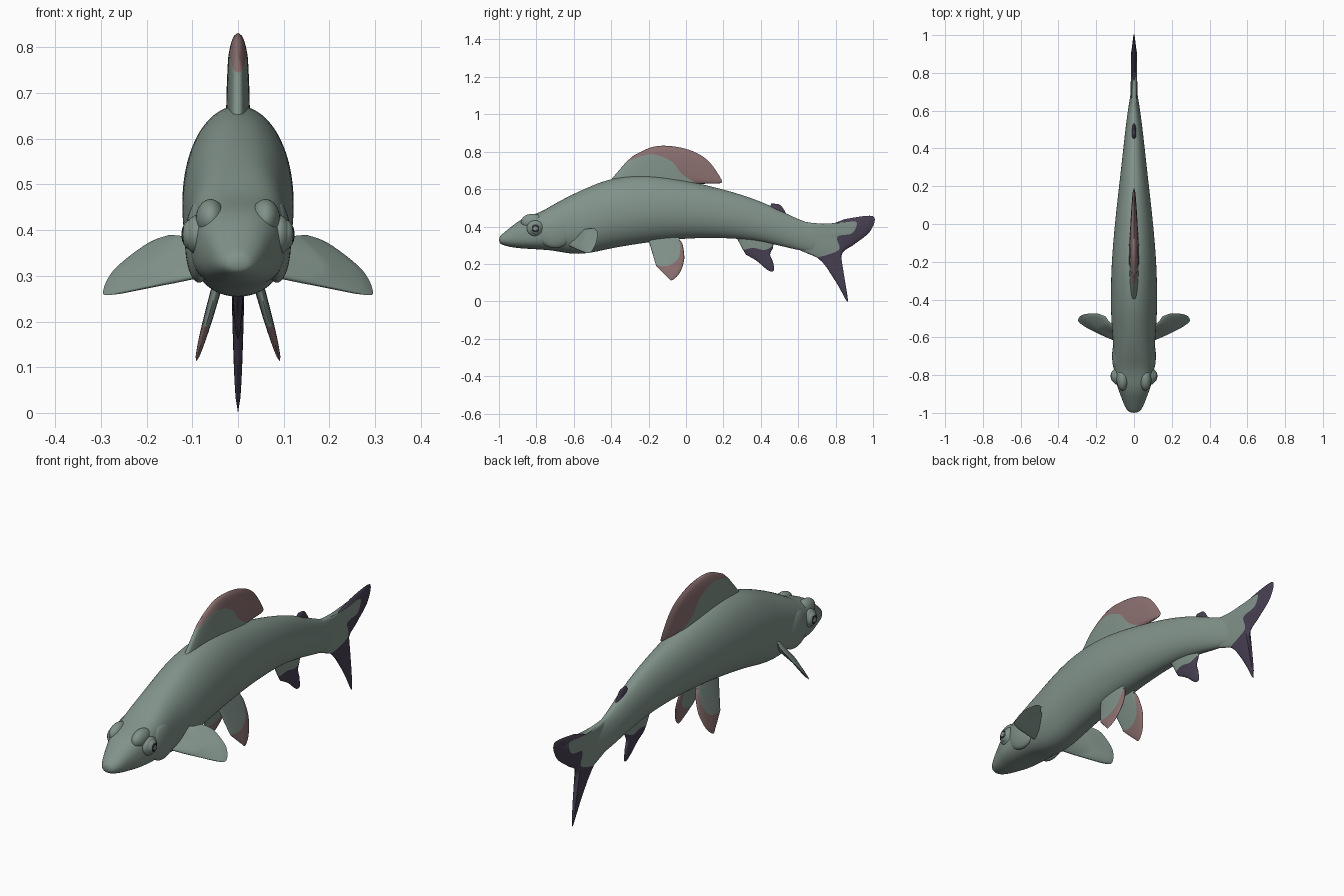
import bpy, bmesh, math
from mathutils import Vector

if "Cube" in bpy.data.objects:
    bpy.data.objects.remove(bpy.data.objects["Cube"], do_unlink=True)


def material(name, rgb):
    m = bpy.data.materials.new(name)
    m.use_nodes = True
    m.diffuse_color = (*rgb, 1)
    m.node_tree.nodes["Principled BSDF"].inputs["Base Color"].default_value = (*rgb, 1)
    return m


green = material("grey green skin", (.22, .29, .255))
pink = material("dusty pink", (.26, .16, .16))
purple = material("dark purple", (.065, .05, .085))
black = material("pupil black", (.02, .02, .025))


def finish(bm, name, mats, angle=60):
    bmesh.ops.recalc_face_normals(bm, faces=bm.faces)
    mesh = bpy.data.meshes.new(name)
    bm.to_mesh(mesh)
    bm.free()
    for m in mats:
        mesh.materials.append(m)
    ob = bpy.data.objects.new(name, mesh)
    bpy.context.collection.objects.link(ob)
    bpy.ops.object.select_all(action='DESELECT')
    ob.select_set(True)
    bpy.context.view_layer.objects.active = ob
    bpy.ops.object.shade_smooth_by_angle(angle=math.radians(angle))
    return ob


def spline(points, u):
    """Point at u (0 to 1) on a smooth curve through the points."""
    last = len(points) - 1
    i = min(int(u * last), last - 1)
    t = u * last - i
    a, b, c, d = (points[min(max(i + k, 0), last)] for k in (-1, 0, 1, 2))
    return b + .5 * t * (c - a + t * (2*a - 5*b + 4*c - d + t * (3*(b - c) + d - a)))


def fin(name, root, border, edge, thick, tip_mat, place=lambda p: (0, *p)):
    """Lens-shaped fin lofted from root through the colour border to the edge."""
    root, border, edge = ([Vector(place(p)) for p in c] for c in (root, border, edge))
    normal = (spline(edge, .5) - spline(root, .5)).cross(root[-1] - root[0]).normalized()
    nu, nv = 48, 16
    bm = bmesh.new()
    for side in (-1, 1):
        grid = []
        for i in range(nu + 1):
            u = i / nu
            a, b, c = (spline(curve, u) for curve in (root, border, edge))
            column = []
            for j in range(nv + 1):
                v = j / nv
                p = a.lerp(b, v * 2) if v < .5 else b.lerp(c, v * 2 - 1)
                h = thick * math.sqrt(max(0, 1 - v * v) * max(0, 1 - (2*u - 1)**2))
                column.append(bm.verts.new(p + normal * side * h))
            grid.append(column)
        for i in range(nu):
            for j in range(nv):
                f = bm.faces.new((grid[i][j], grid[i+1][j], grid[i+1][j+1], grid[i][j+1]))
                f.material_index = int(j >= nv // 2)
    bmesh.ops.remove_doubles(bm, verts=bm.verts, dist=.0003)
    return finish(bm, name, (green, tip_mat), 80)


def ellipsoid(name, centre, radii, mats=(green,), pupil=None):
    bm = bmesh.new()
    bmesh.ops.create_uvsphere(bm, u_segments=32, v_segments=20, radius=1)
    for f in bm.faces:
        m = f.calc_center_median()
        if pupil and m.x * centre[0] > 0 and pupil[0] < math.hypot(m.y, m.z) < pupil[1]:
            f.material_index = 1
    for v in bm.verts:
        v.co = Vector(c + r * k for c, r, k in zip(centre, radii, v.co))
    return finish(bm, name, mats)


# Body: y, underside, back, half width, squareness
sections = [
    (-1, .312, .345, .022, 2), (-.98, .3, .362, .042, 2.1), (-.94, .29, .395, .06, 2.3),
    (-.89, .283, .435, .078, 2.5), (-.84, .28, .457, .097, 2.7), (-.77, .276, .48, .106, 2.7),
    (-.7, .27, .525, .109, 2.5), (-.6, .248, .577, .114, 2.2), (-.5, .258, .622, .122, 2.1),
    (-.4, .283, .66, .124, 2), (-.25, .307, .68, .122, 2), (-.1, .328, .667, .112, 2),
    (.1, .34, .626, .092, 2), (.3, .335, .573, .068, 2), (.45, .31, .515, .052, 2),
    (.58, .277, .447, .036, 2), (.68, .258, .41, .02, 2), (.77, .27, .39, .006, 2)]
bm = bmesh.new()
rings, sides = [], 24
for y, low, high, w, e in sections:
    mid = low + (high - low) * .46
    ring = []
    for k in range(sides):
        a = math.tau * k / sides
        c, s = (math.copysign(abs(q) ** (2 / e), q) for q in (math.cos(a), math.sin(a)))
        ring.append(bm.verts.new((w * c, y, mid + s * (high - mid if s > 0 else mid - low))))
    rings.append(ring)
for r, q in zip(rings, rings[1:]):
    for k in range(sides):
        n = (k + 1) % sides
        bm.faces.new((r[k], r[n], q[n], q[k]))
bm.faces.new(rings[0])
bm.faces.new(rings[-1])
body = finish(bm, "body", (green,), 180)
body.modifiers.new("smooth", 'SUBSURF').levels = 2
body.modifiers["smooth"].render_levels = 2

# Fins on the centre line
fin("dorsal_fin",
    [(-.41, .64), (-.25, .65), (-.1, .63), (.06, .6)],
    [(-.32, .745), (-.19, .785), (-.08, .75), (-.02, .68), (.06, .628)],
    [(-.28, .78), (-.18, .825), (-.08, .83), (.03, .805), (.12, .75), (.19, .65), (.18, .63)],
    .026, pink)
fin("adipose_fin",
    [(.4, .5), (.46, .47), (.52, .44)],
    [(.45, .507), (.48, .49), (.525, .46)],
    [(.455, .522), (.5, .517), (.53, .48), (.535, .462)], .014, purple)
fin("anal_fin",
    [(.26, .36), (.36, .35), (.48, .33)],
    [(.305, .275), (.36, .285), (.42, .275), (.465, .295)],
    [(.32, .25), (.38, .215), (.44, .165), (.47, .165), (.465, .21), (.45, .25), (.465, .285)],
    .014, purple)
fin("tail_fin",
    [(.58, .435), (.6, .35), (.58, .285)],
    [(.76, .405), (.83, .415), (.91, .425), (.89, .365), (.81, .345),
     (.82, .28), (.76, .25), (.7, .235)],
    [(.85, .44), (1, .455), (.985, .375), (.9, .305), (.835, .255),
     (.84, .16), (.865, 0), (.81, .09), (.74, .2)], .018, purple)

# Paired parts
for side, label in ((1, "left"), (-1, "right")):
    fin(label + "_pectoral_fin",
        [(.07, -.63, .3), (.08, -.58, .34), (.09, -.55, .385)],
        [(.14, -.6, .285), (.19, -.55, .31), (.13, -.52, .388)],
        [(.2, -.575, .275), (.28, -.53, .258), (.295, -.505, .268),
         (.27, -.48, .315), (.2, -.473, .37), (.15, -.49, .39)],
        .013, green, lambda p: (side * p[0], p[1], p[2]))
    fin(label + "_pelvic_fin",
        [(-.21, .36), (-.12, .36), (-.03, .36)],
        [(-.16, .19), (-.09, .19), (-.04, .23), (-.03, .29), (-.035, .33)],
        [(-.15, .18), (-.1, .13), (-.075, .113), (-.035, .15),
         (-.01, .22), (-.015, .29), (-.025, .32)],
        .012, pink, lambda p: (side * (.045 + (.28 - p[1]) * .28), p[0], p[1]))
    ellipsoid(label + "_brow", (side * .06, -.82, .425), (.032, .062, .043))
    ellipsoid(label + "_gill_cover", (side * .085, -.7, .375), (.031, .095, .09))
    ellipsoid(label + "_eye_socket", (side * .09, -.805, .39), (.026, .046, .043))
    ellipsoid(label + "_eye", (side * .1, -.805, .39), (.024, .034, .034),
              (green, black), (.3, .62))
